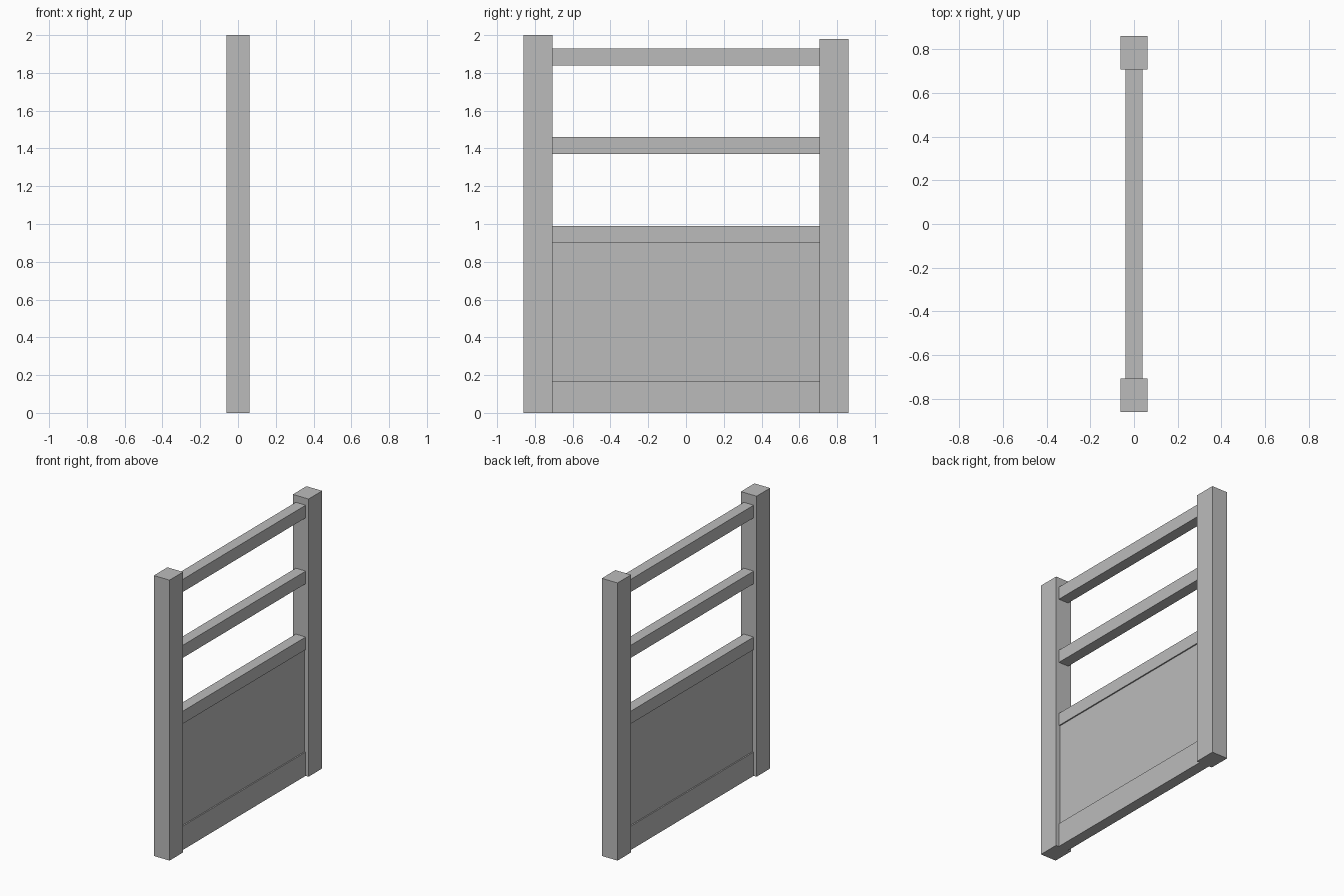
import bpy
import bmesh
from mathutils import Matrix, Vector

cube = bpy.data.objects.get("Cube")
if cube:
    bpy.data.objects.remove(cube, do_unlink=True)

grey = bpy.data.materials.new("plain_grey")
grey.use_nodes = True
COLOUR = (0.5, 0.5, 0.5, 1)
grey.diffuse_color = COLOUR
grey.node_tree.nodes["Principled BSDF"].inputs["Base Color"].default_value = COLOUR


def box(name, half_width, y0, y1, z0, z1):
    """Box centred on x = 0, spanning the given y and z ranges."""
    bm = bmesh.new()
    bmesh.ops.create_cube(bm, size=1)
    bm.transform(Matrix.Diagonal((2 * half_width, y1 - y0, z1 - z0, 1)))
    mesh = bpy.data.meshes.new(name)
    bm.to_mesh(mesh)
    bm.free()
    mesh.materials.append(grey)
    obj = bpy.data.objects.new(name, mesh)
    obj.location = Vector((0, (y0 + y1) / 2, (z0 + z1) / 2))
    bpy.context.collection.objects.link(obj)
    return obj


OUTER, INNER = 0.86, 0.707

# Upright posts, the front one slightly taller
box("front_post", 0.062, -OUTER, -INNER, 0, 2.0)
box("back_post", 0.062, INNER, OUTER, 0, 1.98)

# Horizontal rails between the posts
rails = {
    "bottom_rail": (0, 0.17),
    "panel_top_rail": (0.9, 0.99),
    "middle_rail": (1.37, 1.46),
    "top_rail": (1.84, 1.93),
}
for name, (low, high) in rails.items():
    box(name, 0.039, -INNER, INNER, low, high)

# Thinner infill panel between the two lower rails
box("infill_panel", 0.03, -INNER, INNER, 0.17, 0.9)
